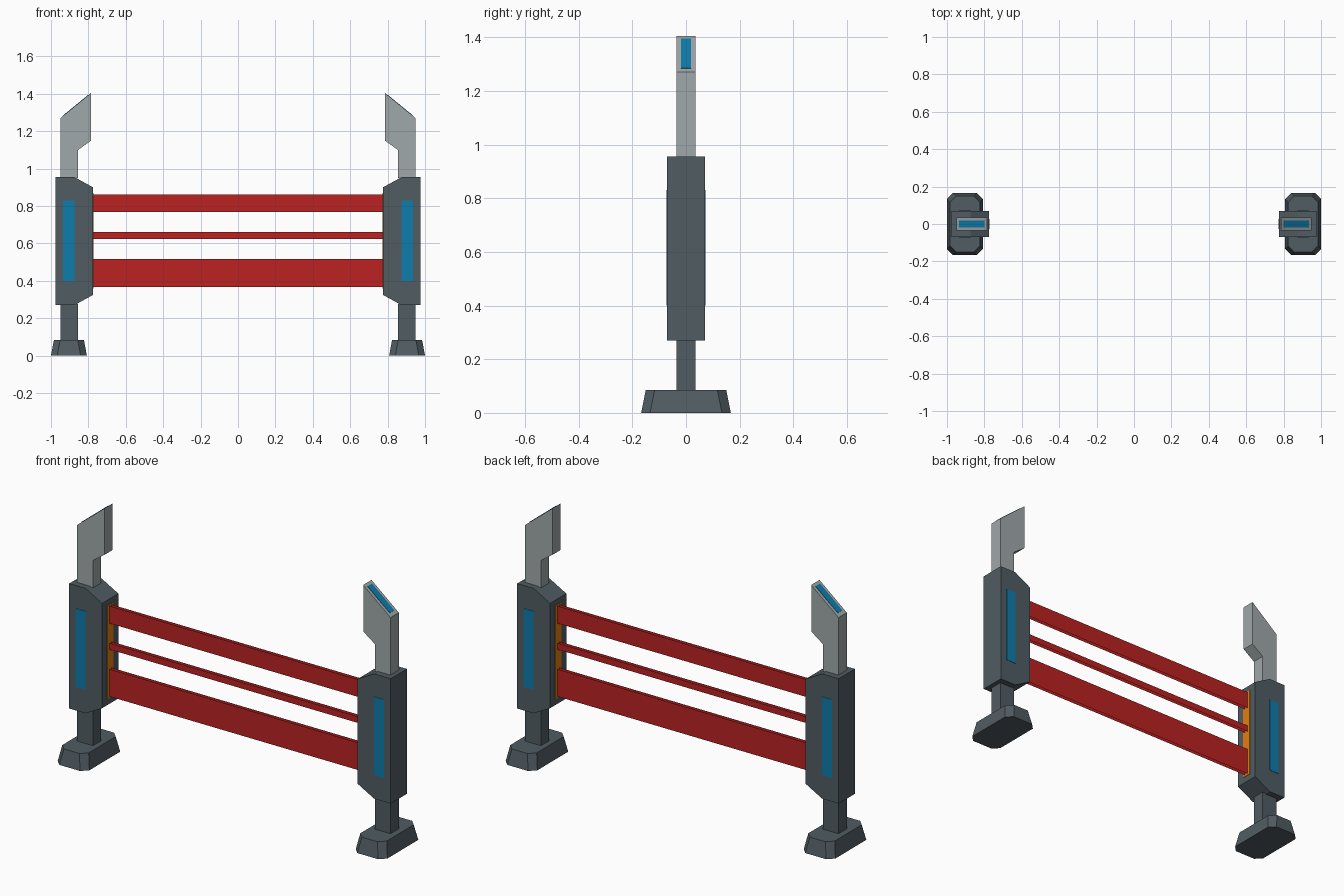
import bpy
import bmesh
from mathutils import Vector

if "Cube" in bpy.data.objects:
    bpy.data.objects.remove(bpy.data.objects["Cube"])


def material(name, rgb):
    m = bpy.data.materials.new(name)
    lin = [((c / 255 + 0.055) / 1.055) ** 2.4 if c > 10 else c / 255 / 12.92 for c in rgb]
    m.diffuse_color = (*lin, 1)
    m.use_nodes = True
    m.node_tree.nodes["Principled BSDF"].inputs["Base Color"].default_value = m.diffuse_color
    return m


SLATE = material("slate", (80, 92, 98))
GREY = material("light_grey", (160, 168, 170))
BLUE = material("blue", (14, 125, 172))
RED = material("red", (188, 34, 34))
ORANGE = material("orange", (228, 125, 15))


def finish(name, bm, mat, recalc=True):
    if recalc:
        bmesh.ops.recalc_face_normals(bm, faces=bm.faces)
    me = bpy.data.meshes.new(name)
    bm.to_mesh(me)
    bm.free()
    me.materials.append(mat)
    ob = bpy.data.objects.new(name, me)
    bpy.context.collection.objects.link(ob)
    return ob


def loft(name, lower, upper, mat):
    """Closed solid between two matching rings of points."""
    bm = bmesh.new()
    a = [bm.verts.new(p) for p in lower]
    b = [bm.verts.new(p) for p in upper]
    bm.faces.new(a)
    bm.faces.new(b)
    for i in range(len(a)):
        j = (i + 1) % len(a)
        bm.faces.new((a[i], a[j], b[j], b[i]))
    return finish(name, bm, mat)


def prism(name, profile, y0, y1, mat, side):
    """Extrude an (x, z) profile along y; side = 1 mirrors it to the right."""
    ring = lambda y: [(-side * x, y, z) for x, z in profile]
    return loft(name, ring(y0), ring(y1), mat)


def rect(x0, x1, z0, z1):
    return [(x0, z0), (x1, z0), (x1, z1), (x0, z1)]


def octagon(cx, hx, hy, cut, z):
    pts = [(hx, hy - cut), (hx - cut, hy), (cut - hx, hy), (-hx, hy - cut),
           (-hx, cut - hy), (cut - hx, -hy), (hx - cut, -hy), (hx, cut - hy)]
    return [(cx + x, y, z) for x, y in pts]


BODY = [(-0.975, 0.27), (-0.875, 0.27), (-0.775, 0.325),
        (-0.775, 0.90), (-0.875, 0.955), (-0.975, 0.955)]
ARM = [(-0.95, 0.95), (-0.855, 0.95), (-0.855, 1.10),
       (-0.785, 1.15), (-0.785, 1.405), (-0.95, 1.27)]

for side, tag in ((-1, "left"), (1, "right")):
    # profiles are drawn for the left post, prism() flips them for the right
    loft(tag + "_foot", octagon(side * 0.904, 0.096, 0.167, 0.033, 0),
         octagon(side * 0.904, 0.080, 0.150, 0.033, 0.085), SLATE)
    prism(tag + "_stem", rect(-0.95, -0.855, 0.08, 0.275), -0.036, 0.036, SLATE, side)
    prism(tag + "_housing", BODY, -0.07, 0.07, SLATE, side)
    prism(tag + "_arm", ARM, -0.036, 0.036, GREY, side)

    # blue strips on the front and back of the housing
    for s, face in ((-1, "front"), (1, "back")):
        prism(f"{tag}_{face}_strip", rect(-0.935, -0.875, 0.40, 0.83),
              s * 0.069, s * 0.072, BLUE, side)

    # blue strip lying on the sloping top of the arm
    p, q = Vector(ARM[5]), Vector(ARM[4])
    d = q - p
    n = Vector((-d.y, d.x)).normalized()
    a, b = p + d * 0.1, p + d * 0.92
    prism(tag + "_arm_strip", [a - n * 0.001, b - n * 0.001, b + n * 0.002, a + n * 0.002],
          -0.019, 0.019, BLUE, side)

    # orange emitter plate on the inner face
    prism(tag + "_emitter", rect(-0.776, -0.773, 0.36, 0.87), -0.027, 0.027, ORANGE, side)

# red beams: paired front and back sheets, open along the edges
for name, z0, z1 in (("lower", 0.367, 0.517), ("middle", 0.625, 0.66), ("upper", 0.768, 0.863)):
    bm = bmesh.new()
    for y, s in ((-0.01, 1), (0.01, -1)):
        w = 0.775 * s
        bm.faces.new([bm.verts.new(v) for v in
                      ((-w, y, z0), (w, y, z0), (w, y, z1), (-w, y, z1))])
    finish(name + "_beam", bm, RED, recalc=False)
